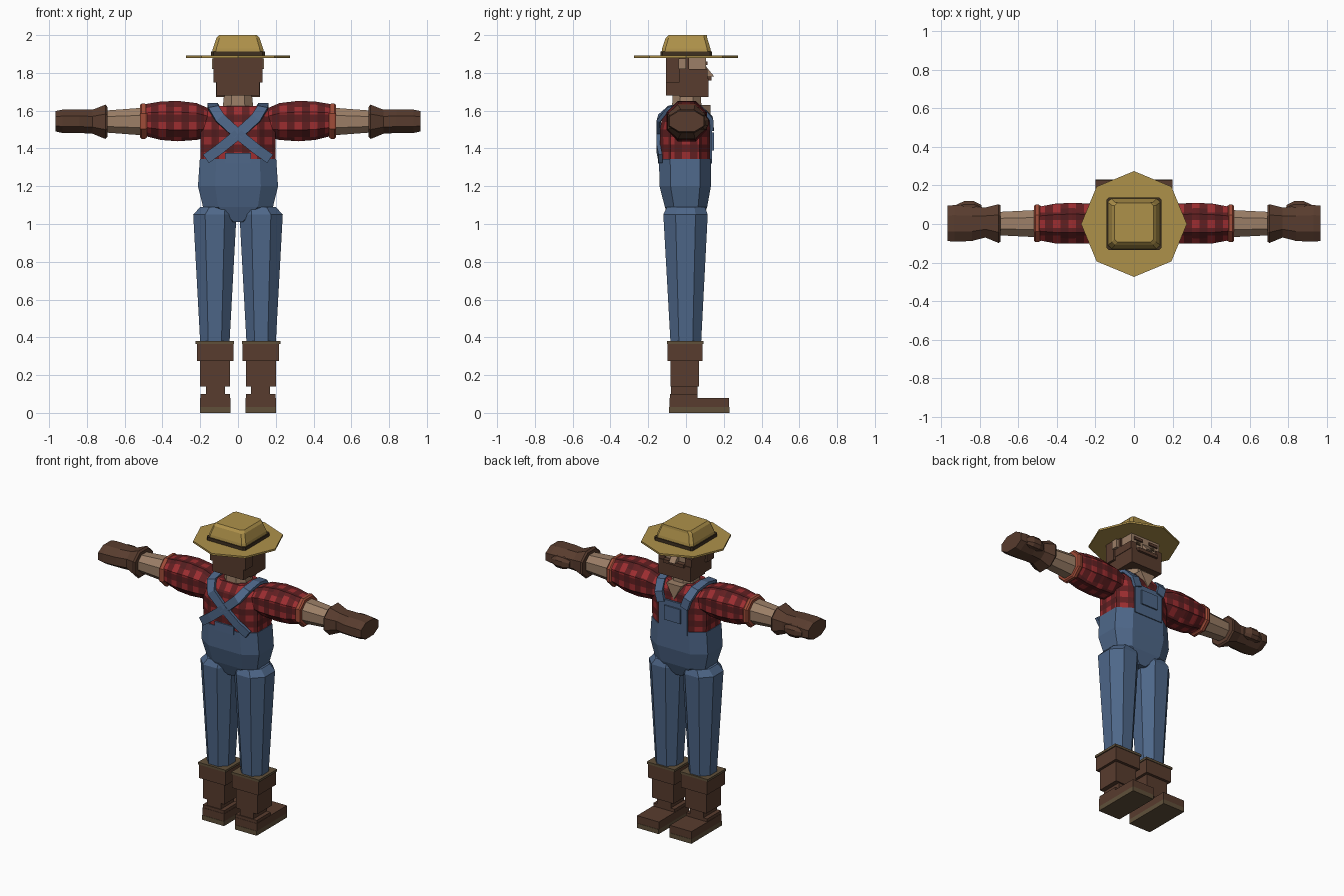
import bpy, bmesh, math
from mathutils import Vector

cube = bpy.data.objects.get("Cube")
if cube:
    bpy.data.objects.remove(cube, do_unlink=True)


def material(name, *rgb):
    lin = [((c / 255 + 0.055) / 1.055) ** 2.4 for c in rgb] + [1]
    m = bpy.data.materials.new(name)
    m.use_nodes = True
    m.diffuse_color = lin
    m.node_tree.nodes["Principled BSDF"].inputs["Base Color"].default_value = lin
    return m


denim = material("denim blue", 78, 103, 137)
red_dark = material("plaid dark red", 82, 29, 31)
red_mid = material("plaid middle red", 98, 31, 33)
red_bright = material("plaid bright red", 156, 45, 48)
skin = material("skin", 156, 127, 103)
brown = material("leather brown", 88, 60, 46)
sole_mat = material("sole olive brown", 96, 80, 58)
straw = material("straw", 174, 145, 74)
cuff_mat = material("cuff rust red", 160, 76, 56)
dark = material("dark brown", 62, 48, 32)


def finish(name, bm, mats, mirror=False):
    bmesh.ops.recalc_face_normals(bm, faces=bm.faces)
    me = bpy.data.meshes.new(name)
    bm.to_mesh(me)
    bm.free()
    for m in mats:
        me.materials.append(m)
    ob = bpy.data.objects.new(name, me)
    bpy.context.collection.objects.link(ob)
    if mirror:
        ob.modifiers.new("mirror", "MIRROR")
    return ob


def skin_rings(rings):
    """Closed mesh through a list of equal point rings."""
    bm = bmesh.new()
    loops = [[bm.verts.new(p) for p in r] for r in rings]
    n = len(loops[0])
    for a, b in zip(loops, loops[1:]):
        for i in range(n):
            bm.faces.new((a[i], a[(i + 1) % n], b[(i + 1) % n], b[i]))
    bm.faces.new(loops[0])
    bm.faces.new(loops[-1])
    return bm


def octagon(axis, pos, a0, a1, b0, b1, k):
    unit = [(1, -k), (1, k), (k, 1), (-k, 1), (-1, k), (-1, -k), (-k, -1), (k, -1)]
    pts = []
    for u, v in unit:
        a = (a0 + a1) / 2 + u * (a1 - a0) / 2
        b = (b0 + b1) / 2 + v * (b1 - b0) / 2
        pts.append((a, b, pos) if axis == "z" else (pos, a, b))
    return pts


def plaid(bm):
    """Cut a regular grid into the faces and colour the crossings."""
    step = 0.04
    for axis in range(3):
        no = Vector([float(i == axis) for i in range(3)])
        for i in range(-14, 44):
            bmesh.ops.bisect_plane(bm, geom=bm.verts[:] + bm.edges[:] + bm.faces[:],
                                   plane_co=no * (step * (i + 0.5)), plane_no=no)
    bm.normal_update()
    for f in bm.faces:
        c = f.calc_center_median()
        main = max(range(3), key=lambda i: abs(f.normal[i]))
        f.material_index = sum(math.floor(c[i] / step + 0.5) % 2 == 0
                               for i in range(3) if i != main)


def loft(name, axis, sections, mat, mirror=False, k=0.45, checked=False):
    bm = skin_rings([octagon(axis, *s, k) for s in sections])
    if checked:
        bmesh.ops.recalc_face_normals(bm, faces=bm.faces)
        plaid(bm)
        return finish(name, bm, [red_dark, red_mid, red_bright], mirror)
    return finish(name, bm, [mat], mirror)


def box(name, x, y, z, mat, mirror=False):
    rings = [[(x[0], y[0], h), (x[1], y[0], h), (x[1], y[1], h), (x[0], y[1], h)] for h in z]
    return finish(name, skin_rings(rings), [mat], mirror)


def strap(name, points, width, mat, mirror=False):
    """Flat band following a path over the body."""
    pts = [Vector(p) for p in points]
    rings = []
    for i, p in enumerate(pts):
        t = (pts[min(i + 1, len(pts) - 1)] - pts[max(i - 1, 0)]).normalized()
        n = Vector((0, p.y, max(0, p.z - 1.5) * 0.7)).normalized()
        s = t.cross(n).normalized() * width / 2
        n *= 0.01
        rings.append([p + s + n, p - s + n, p - s - n, p + s - n])
    return finish(name, skin_rings(rings), [mat], mirror)


# Boots
box("boot_sole", (0.04, 0.2), (-0.09, 0.23), (0, 0.03), sole_mat, True)
box("boot_toe", (0.04, 0.2), (-0.088, 0.228), (0.03, 0.08), brown, True)
box("boot_heel", (0.042, 0.198), (-0.086, 0.06), (0.08, 0.1), brown, True)
box("boot_ankle", (0.07, 0.17), (-0.08, 0.06), (0.1, 0.14), brown, True)
box("boot_shaft", (0.042, 0.2), (-0.082, 0.07), (0.14, 0.28), brown, True)
box("boot_cuff", (0.025, 0.217), (-0.097, 0.088), (0.275, 0.365), brown, True)
box("boot_rim", (0.02, 0.224), (-0.1, 0.092), (0.365, 0.38), sole_mat, True)

# Trousers and overalls
loft("trouser_leg", "z", [(0.37, 0.045, 0.2, -0.082, 0.08),
                          (1.05, 0.008, 0.237, -0.12, 0.115),
                          (1.09, 0.02, 0.2, -0.1, 0.1)], denim, True)
loft("overalls_body", "z", [(1.01, -0.04, 0.04, -0.08, 0.08),
                            (1.09, -0.185, 0.185, -0.112, 0.112),
                            (1.2, -0.212, 0.212, -0.14, 0.132),
                            (1.345, -0.202, 0.202, -0.143, 0.132)], denim, k=0.57)

# Shirt
loft("shirt_body", "z", [(1.33, -0.198, 0.198, -0.138, 0.128),
                         (1.5, -0.2, 0.2, -0.138, 0.128),
                         (1.57, -0.185, 0.185, -0.125, 0.12),
                         (1.625, -0.13, 0.13, -0.08, 0.08)], None, k=0.57, checked=True)
loft("sleeve", "x", [(0.15, -0.085, 0.09, 1.46, 1.61),
                     (0.22, -0.1, 0.105, 1.445, 1.64),
                     (0.32, -0.102, 0.11, 1.438, 1.652),
                     (0.41, -0.1, 0.105, 1.445, 1.648),
                     (0.49, -0.085, 0.09, 1.465, 1.635)], None, True, checked=True)
loft("sleeve_cuff", "x", [(0.483, -0.088, 0.093, 1.458, 1.63),
                          (0.493, -0.093, 0.1, 1.45, 1.638),
                          (0.51, -0.093, 0.1, 1.45, 1.638),
                          (0.519, -0.088, 0.093, 1.458, 1.63)], cuff_mat, True)

# Bib, pocket, back panel and crossing straps
box("bib", (-0.105, 0.105), (0.11, 0.138), (1.32, 1.52), denim)
box("bib_pocket", (-0.06, 0.06), (0.13, 0.147), (1.39, 1.485), denim)
box("back_panel", (-0.07, 0.07), (-0.148, -0.12), (1.32, 1.375), denim)
strap("shoulder_strap", [(-0.17, -0.135, 1.345), (-0.1, -0.145, 1.395), (0, -0.147, 1.475),
                         (0.095, -0.142, 1.56), (0.13, -0.09, 1.615), (0.135, 0, 1.63),
                         (0.125, 0.08, 1.615), (0.105, 0.132, 1.56), (0.085, 0.137, 1.5)],
      0.055, denim, True)
finish("open_collar", skin_rings([[(-0.055, y, 1.63), (0.055, y, 1.63), (0, y, 1.53)]
                                  for y in (0.04, 0.13)]), [skin])

# Forearms and gloves
loft("forearm", "x", [(0.51, -0.068, 0.072, 1.47, 1.615),
                      (0.71, -0.058, 0.062, 1.485, 1.6)], skin, True)
loft("glove", "x", [(0.692, -0.092, 0.098, 1.46, 1.62),
                    (0.702, -0.098, 0.102, 1.45, 1.632),
                    (0.77, -0.07, 0.085, 1.478, 1.605),
                    (0.84, -0.088, 0.092, 1.482, 1.605),
                    (0.93, -0.092, 0.098, 1.482, 1.605),
                    (0.966, -0.088, 0.095, 1.49, 1.598)], brown, True)
loft("glove_thumb", "x", [(0.79, 0.06, 0.098, 1.51, 1.56),
                          (0.83, 0.06, 0.118, 1.5, 1.575),
                          (0.88, 0.06, 0.118, 1.5, 1.575),
                          (0.92, 0.06, 0.1, 1.51, 1.56)], brown, True)

# Head, hair and beard
loft("neck", "z", [(1.58, -0.085, 0.085, -0.075, 0.085),
                   (1.72, -0.07, 0.07, -0.07, 0.075)], skin)
box("head", (-0.108, 0.108), (-0.085, 0.105), (1.695, 1.89), skin)
box("back_hair", (-0.13, 0.13), (-0.107, -0.035), (1.75, 1.885), brown)
box("nape_hair", (-0.115, 0.115), (-0.105, -0.035), (1.68, 1.75), brown)
box("beard", (-0.117, 0.117), (-0.034, 0.12), (1.672, 1.77), brown)
box("beard_side", (0.075, 0.12), (-0.034, 0.115), (1.77, 1.82), brown, True)
box("sideburn", (0.09, 0.118), (-0.034, 0.015), (1.82, 1.88), brown, True)
box("ear", (0.1, 0.138), (-0.04, 0.0), (1.82, 1.875), skin, True)
box("moustache", (-0.075, 0.075), (0.09, 0.135), (1.76, 1.782), brown)
box("eyebrow", (0.025, 0.09), (0.09, 0.115), (1.842, 1.86), brown, True)
box("eye", (0.04, 0.068), (0.1, 0.109), (1.815, 1.835), dark, True)
finish("nose", skin_rings([[(x, 0.1, 1.78), (x, 0.15, 1.78), (x, 0.105, 1.835)]
                           for x in (-0.022, 0.022)]), [skin])

# Straw hat
brim = [[(0.274 * math.cos(i * math.pi / 4), 0.274 * math.sin(i * math.pi / 4), z)
         for i in range(8)] for z in (1.88, 1.892)]
finish("hat_brim", skin_rings(brim), [straw])
loft("hat_band", "z", [(z, -0.142, 0.142, -0.135, 0.138) for z in (1.89, 1.913)],
     dark, k=0.92)
loft("hat_crown", "z", [(1.905, -0.137, 0.137, -0.13, 0.133),
                        (1.93, -0.133, 0.133, -0.126, 0.129),
                        (1.985, -0.114, 0.114, -0.108, 0.112),
                        (2.0, -0.1, 0.1, -0.093, 0.11)], straw, k=0.86)
